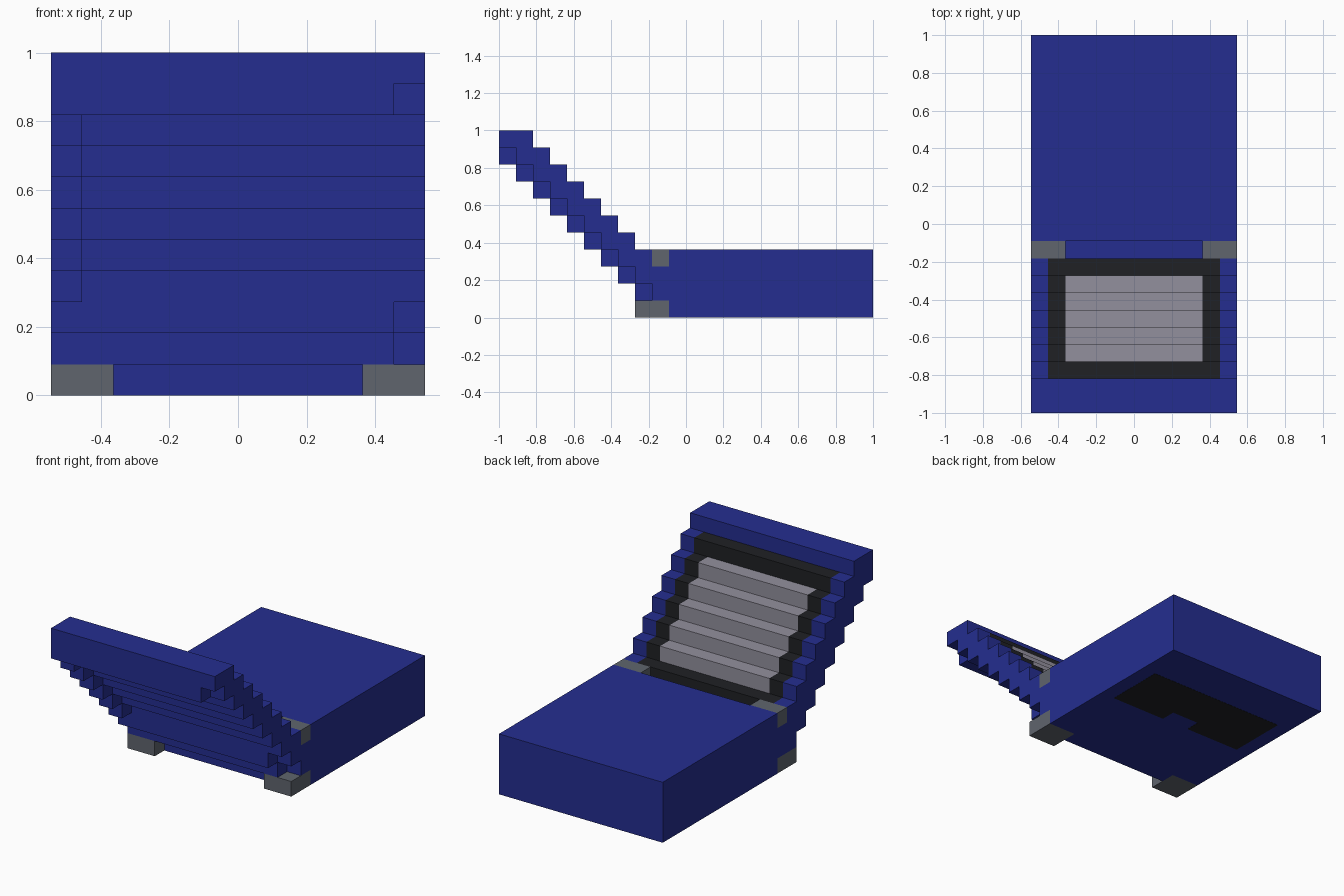
import bpy, bmesh
from mathutils import Matrix, Vector

if "Cube" in bpy.data.objects:
    bpy.data.objects.remove(bpy.data.objects["Cube"])

U = 2 / 22  # one block; the model is 12 x 22 x 11 blocks


def material(name, rgb):
    m = bpy.data.materials.new(name)
    m.diffuse_color = (*rgb, 1)
    m.use_nodes = True
    m.node_tree.nodes["Principled BSDF"].inputs["Base Color"].default_value = m.diffuse_color
    return m


BLUE = material("blue", (0.018, 0.027, 0.28))
DARK = material("dark", (0.014, 0.015, 0.018))
SILVER = material("silver", (0.29, 0.28, 0.34))
METAL = material("metal", (0.115, 0.13, 0.155))


def part(name, boxes, mat):
    """One object from boxes (x0, x1, y0, y1, z0, z1) counted in blocks."""
    bm = bmesh.new()
    for x0, x1, y0, y1, z0, z1 in boxes:
        mid = Vector(((x0 + x1) / 2 - 6, (y0 + y1) / 2 - 11, (z0 + z1) / 2)) * U
        size = Vector((x1 - x0, y1 - y0, z1 - z0)) * U
        bmesh.ops.create_cube(bm, size=1, matrix=Matrix.LocRotScale(mid, None, size))
    me = bpy.data.meshes.new(name)
    bm.to_mesh(me)
    bm.free()
    me.materials.append(mat)
    bpy.context.collection.objects.link(bpy.data.objects.new(name, me))


def step(x0, x1, k, layer):
    """Box in row k of the slanted lid; layer 0 is outside, 2 is the screen side."""
    y = 9 - k + layer
    return (x0, x1, y, y + 1, k, k + 1)


# base body with the narrow neck towards the hinge
part("base", [(0, 12, 10, 22, 0, 4), (0, 12, 9, 10, 1, 3), (2, 10, 9, 10, 0, 1)], BLUE)

# panel set in the underside, with a notch in its front edge
part("underside_panel",
     [(1, 11, 16, 19, -0.01, 0.1), (1, 5, 15, 16, -0.01, 0.1), (7, 11, 15, 16, -0.01, 0.1)], DARK)

# hinges, left and right
for side, x in (("left", 0), ("right", 10)):
    part(f"hinge_{side}", [(x, x + 2, 8, 10, 0, 1), (x, x + 2, 9, 10, 3, 4)], METAL)

# lid: stepped back plate, side rims and top bar
part("lid", [(0, 12, 0, 2, 10, 11)]
     + [step(0, 12, k, 1) for k in range(2, 10)]
     + [step(x, x + 1, k, 2) for k in range(3, 10) for x in (0, 11)], BLUE)

# raised border on the outside of the lid
part("lid_border", [step(0, 11 if k in (1, 2, 9) else 1, k, 0) for k in range(1, 10)], BLUE)

# screen frame and display
part("screen_frame", [step(1, 11, k, 2) for k in (3, 9)]
     + [step(x, x + 1, k, 2) for k in range(4, 9) for x in (1, 10)], DARK)
part("display", [step(2, 10, k, 2) for k in range(4, 9)], SILVER)
